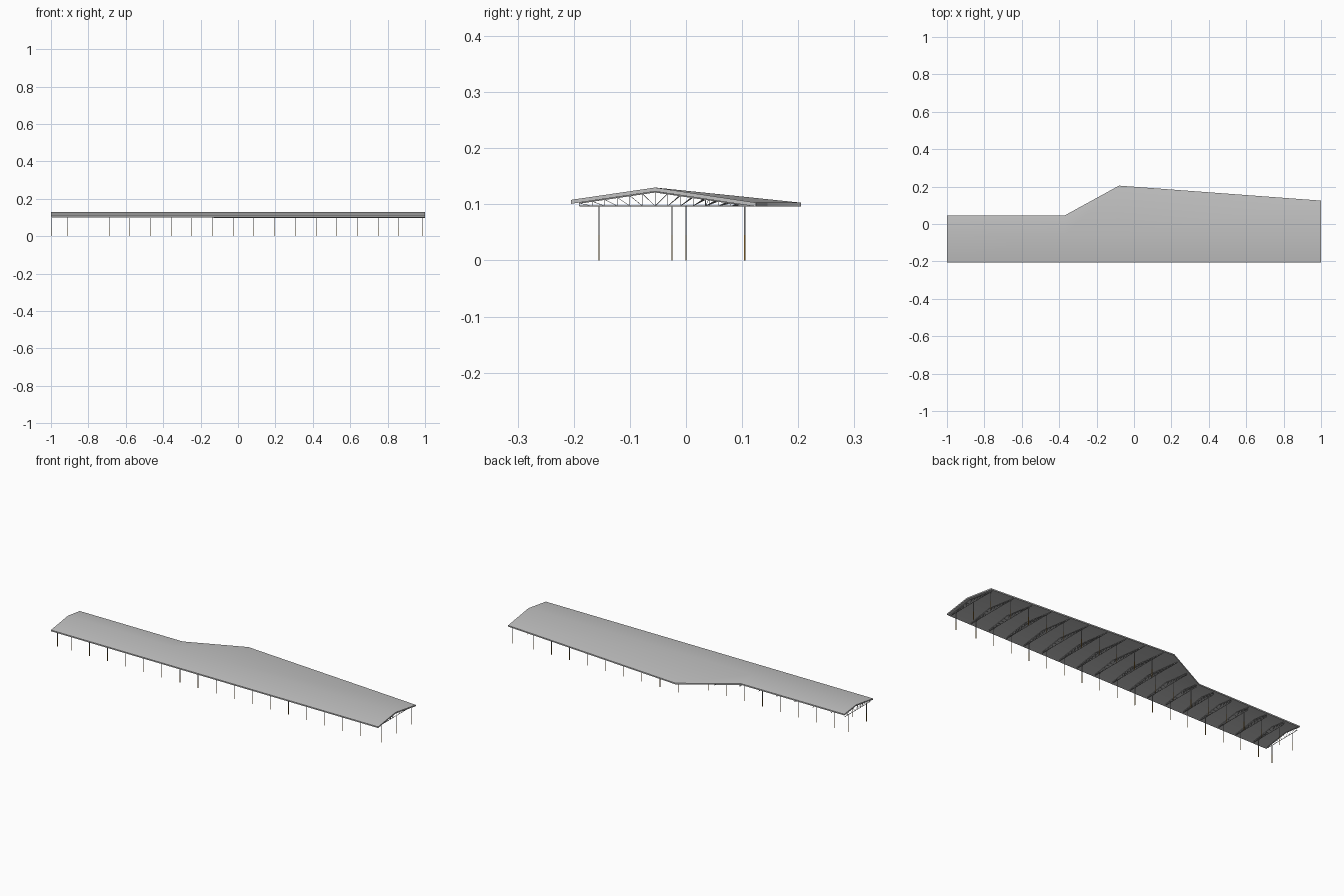
import bpy, bmesh, math
from mathutils import Vector, Matrix

if "Cube" in bpy.data.objects:
    bpy.data.objects.remove(bpy.data.objects["Cube"])


def material(name, c):
    m = bpy.data.materials.new(name)
    m.diffuse_color = (*c, 1)
    m.use_nodes = True
    m.node_tree.nodes["Principled BSDF"].inputs["Base Color"].default_value = m.diffuse_color
    return m


ROOF = material("roof light grey", (0.54, 0.54, 0.54))
STEEL = material("steel mid grey", (0.30, 0.30, 0.30))
BROWN = material("brown post base", (0.36, 0.20, 0.04))


def finish(name, bm, mat, smooth=False):
    bmesh.ops.recalc_face_normals(bm, faces=bm.faces)
    for f in bm.faces:
        f.smooth = smooth
    me = bpy.data.meshes.new(name)
    bm.to_mesh(me)
    bm.free()
    if smooth:
        me.set_sharp_from_angle(angle=math.radians(40))
    me.materials.append(mat)
    ob = bpy.data.objects.new(name, me)
    bpy.context.collection.objects.link(ob)
    return ob


def bar(bm, a, b, w):
    """Square bar between two points."""
    a, b = Vector(a), Vector(b)
    d = b - a
    if d.length < 1e-5:
        return
    rot = d.to_track_quat('Z', 'X').to_matrix().to_4x4()
    mat = Matrix.Translation((a + b) / 2) @ rot @ Matrix.Diagonal((w, w, d.length, 1))
    bmesh.ops.create_cube(bm, size=1, matrix=mat)


# Roof stations: x, back eave y, back eave top z
STATIONS = [(-1, 0.046, 0.117), (-0.37, 0.046, 0.117), (-0.08, 0.205, 0.103), (1, 0.125, 0.103)]
FRONT_Y, FRONT_Z, RIDGE_Y, RIDGE_Z, THICK = -0.205, 0.108, -0.055, 0.130, 0.007


def back_eave(x):
    for (x0, y0, z0), (x1, y1, z1) in zip(STATIONS, STATIONS[1:]):
        if x <= x1:
            t = (x - x0) / (x1 - x0)
            return y0 + t * (y1 - y0), z0 + t * (z1 - z0)
    return STATIONS[-1][1:]


def underside(x, y):
    if y < RIDGE_Y:
        t = (y - FRONT_Y) / (RIDGE_Y - FRONT_Y)
        return FRONT_Z + t * (RIDGE_Z - FRONT_Z) - THICK
    yb, zb = back_eave(x)
    return RIDGE_Z + (y - RIDGE_Y) / (yb - RIDGE_Y) * (zb - RIDGE_Z) - THICK


# Roof slab: closed loop of six points per station, softly shaded over the ridge
bm = bmesh.new()
rings = []
for x, yb, zb in STATIONS:
    top = [(x, FRONT_Y, FRONT_Z), (x, RIDGE_Y, RIDGE_Z), (x, yb, zb)]
    low = [(px, py, pz - THICK) for px, py, pz in reversed(top)]
    rings.append([bm.verts.new(p) for p in top + low])
for r, s in zip(rings, rings[1:]):
    for i in range(6):
        j = (i + 1) % 6
        bm.faces.new((r[i], r[j], s[j], s[i]))
for r in (rings[0], rings[-1]):
    bm.faces.new((r[0], r[1], r[4], r[5]))
    bm.faces.new((r[1], r[2], r[3], r[4]))
finish("roof", bm, ROOF, smooth=True)

# Frame positions: a regular row plus one frame at each end
FRAMES = [-0.995] + [-0.91 + 0.1106 * k for k in range(17)] + [0.985]
CHORD_Z, PITCH = 0.097, 0.0225

# Trusses: bottom chord, top chords, verticals and diagonals on a shared pitch
bm = bmesh.new()
for x in FRAMES:
    yb = back_eave(x)[0] - 0.012
    ys = [RIDGE_Y + PITCH * i for i in range(-6, int((yb - RIDGE_Y) / PITCH) + 1)] + [yb]
    low = [Vector((x, y, CHORD_Z)) for y in ys]
    top = [Vector((x, y, max(underside(x, y) - 0.001, CHORD_Z))) for y in ys]
    bar(bm, low[0], low[-1], 0.0018)
    bar(bm, top[0], top[6], 0.0018)
    bar(bm, top[6], top[-1], 0.0018)
    for i in range(len(ys)):
        bar(bm, low[i], top[i], 0.0009)
        if i:
            a, b = (low[i - 1], top[i]) if i > 6 else (top[i - 1], low[i])
            bar(bm, a, b, 0.0009)
finish("roof_trusses", bm, STEEL)

# Posts: front row, stepped back row, one middle post at the right end; brown lower part
front, back, bases = bmesh.new(), bmesh.new(), bmesh.new()
BASE = 0.045


def post(bm, x, y):
    bar(bm, (x, y, BASE), (x, y, CHORD_Z), 0.0024)
    bar(bases, (x, y, 0), (x, y, BASE), 0.0024)


for x in FRAMES:
    post(front, x, -0.155)
    post(back, x, 0.0 if x < -0.1 else 0.105)
post(back, 0.985, -0.025)
finish("front_posts", front, STEEL)
finish("back_posts", back, STEEL)
finish("post_bases", bases, BROWN)
